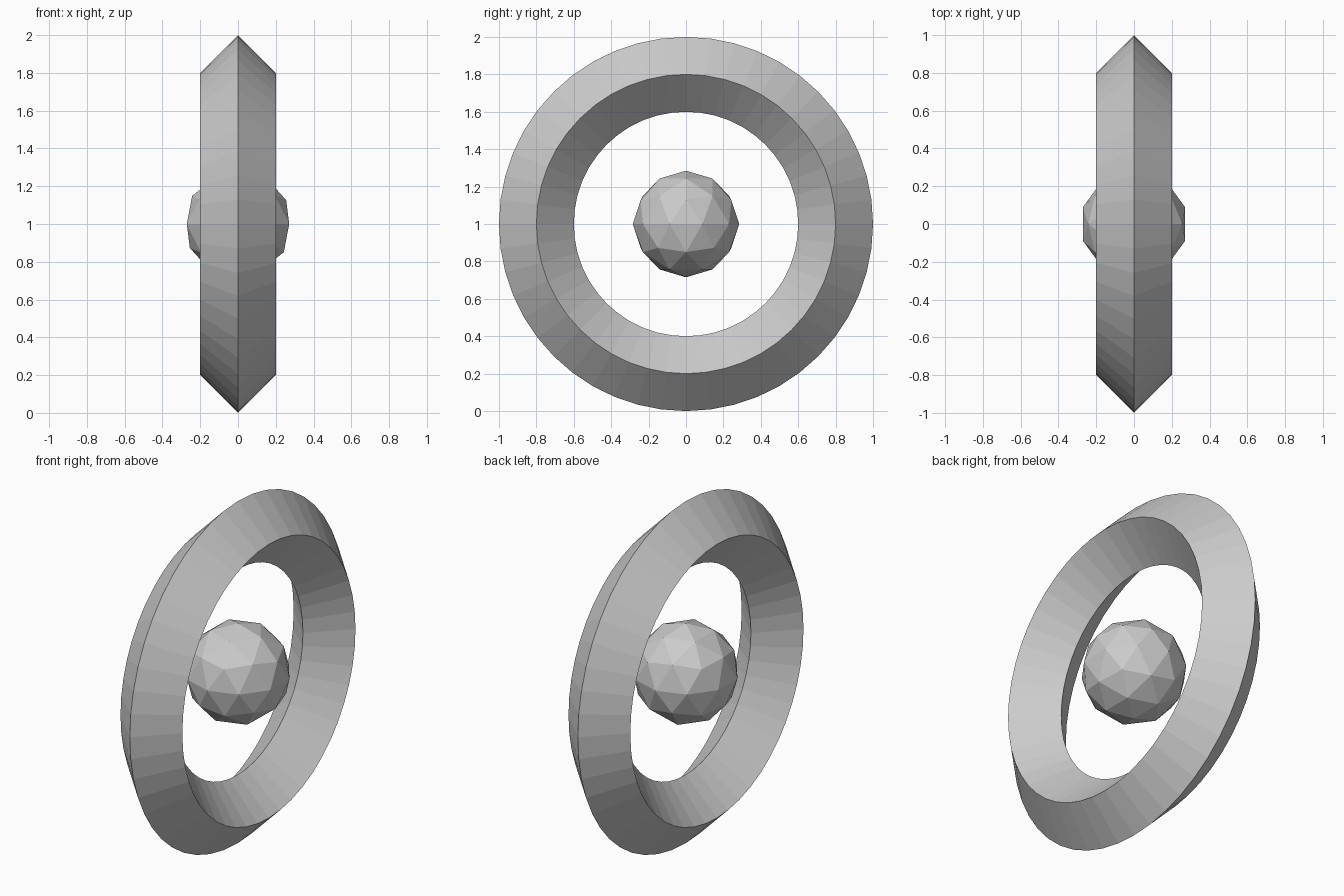
import bpy
import math

if "Cube" in bpy.data.objects:
    bpy.data.objects.remove(bpy.data.objects["Cube"])

# Diamond-section ring standing upright, axis along x
bpy.ops.mesh.primitive_torus_add(
    major_radius=0.8, minor_radius=0.2,
    major_segments=48, minor_segments=4,
    location=(0, 0, 1), rotation=(0, math.pi / 2, 0))
ring = bpy.context.object
ring.name = "ring"
ring.data.shade_flat()

# Faceted ball floating at the ring's centre
bpy.ops.mesh.primitive_ico_sphere_add(subdivisions=2, radius=0.285, location=(0, 0, 1))
ball = bpy.context.object
ball.name = "centre_ball"
ball.data.shade_flat()
